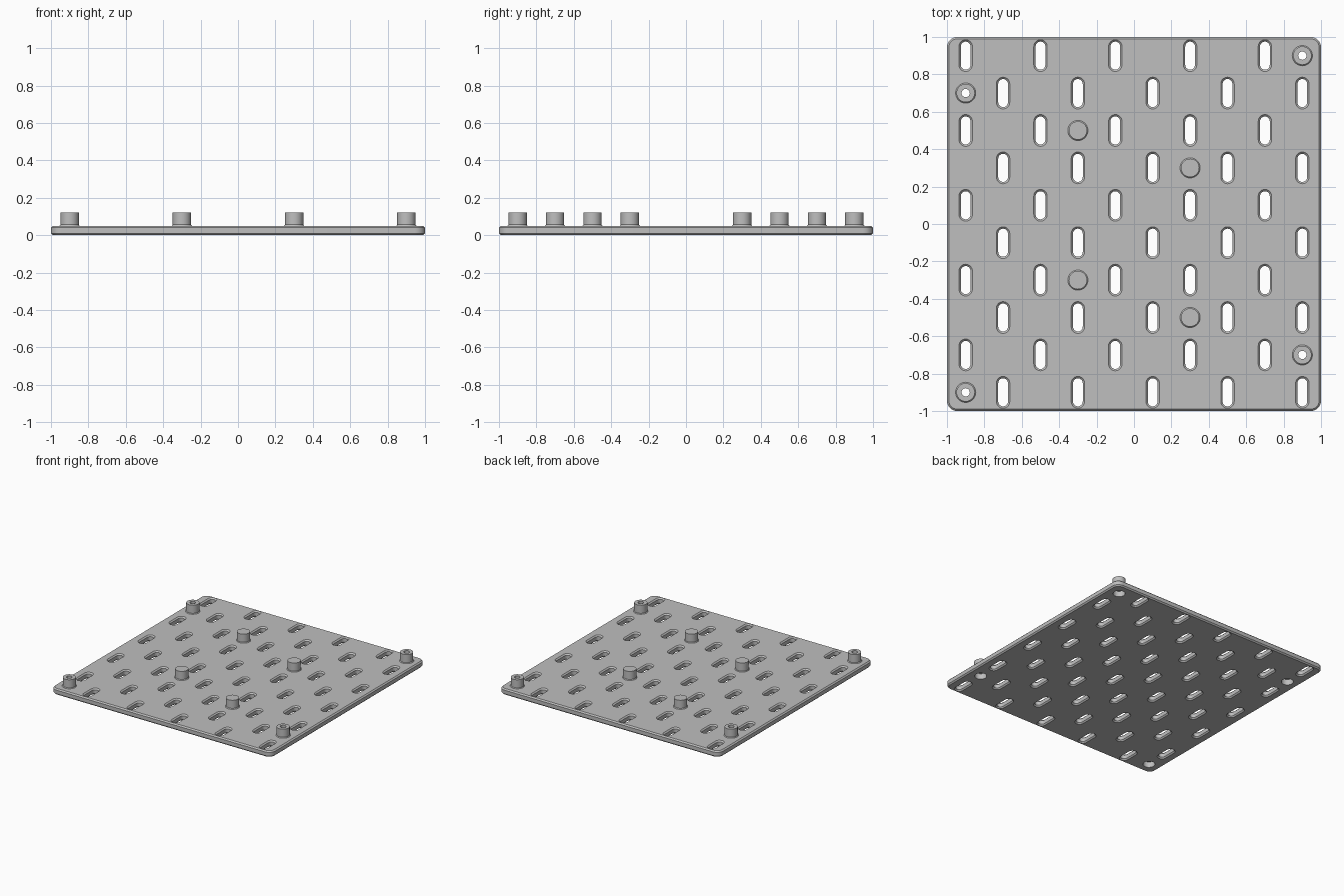
import bpy, bmesh, math

if "Cube" in bpy.data.objects:
    bpy.data.objects.remove(bpy.data.objects["Cube"])

GREY = (0.52, 0.52, 0.52, 1)
grey = bpy.data.materials.new("plain_grey")
grey.use_nodes = True
grey.diffuse_color = GREY
grey.node_tree.nodes["Principled BSDF"].inputs["Base Color"].default_value = GREY

THICK = 0.05      # plate thickness
BEVEL = 0.01      # edge chamfer
TOP = 0.122       # top of the posts


def ring(bm, cx, cy, hx, hy, r, z, n=8):
    """Loop of vertices around a rounded rectangle."""
    verts = []
    for q, (sx, sy) in enumerate([(1, 1), (-1, 1), (-1, -1), (1, -1)]):
        for i in range(n):
            a = (q + i / (n - 1)) * math.pi / 2
            verts.append(bm.verts.new((cx + sx * (hx - r) + r * math.cos(a),
                                       cy + sy * (hy - r) + r * math.sin(a), z)))
    return verts


def loft(bm, rings, closed=False):
    """Skin between loops, capped at the ends or joined into a tube."""
    pairs = list(zip(rings, rings[1:]))
    if closed:
        pairs.append((rings[-1], rings[0]))
    else:
        bm.faces.new(rings[0])
        bm.faces.new(rings[-1])
    for a, b in pairs:
        for i in range(len(a)):
            j = (i + 1) % len(a)
            bm.faces.new((a[i], a[j], b[j], b[i]))


def finish(name, bm):
    bmesh.ops.remove_doubles(bm, verts=bm.verts, dist=1e-5)
    bmesh.ops.recalc_face_normals(bm, faces=bm.faces)
    mesh = bpy.data.meshes.new(name)
    bm.to_mesh(mesh)
    bm.free()
    mesh.materials.append(grey)
    ob = bpy.data.objects.new(name, mesh)
    bpy.context.collection.objects.link(ob)
    return ob


def smooth(ob):
    bpy.ops.object.select_all(action='DESELECT')
    ob.select_set(True)
    bpy.context.view_layer.objects.active = ob
    bpy.ops.object.shade_smooth_by_angle(angle=math.radians(30))


def round_ring(bm, x, y, r, z):
    return ring(bm, x, y, r, r, r, z)


# Post positions
hollow_posts = [(0.9, 0.9), (-0.9, 0.7), (0.9, -0.7), (-0.9, -0.9)]
solid_posts = [(-0.3, 0.5), (0.3, 0.3), (-0.3, -0.3), (0.3, -0.5)]

# Chamfered plate with rounded corners
bm = bmesh.new()
loft(bm, [ring(bm, 0, 0, 1 - d, 1 - d, 0.055 - d, z) for d, z in
          [(BEVEL, 0), (0, BEVEL), (0, THICK - BEVEL), (BEVEL, THICK)]])
plate = finish("plate", bm)

# Cutter: staggered slots flared at both ends, and screw recesses
bm = bmesh.new()
for row in range(10):
    for col in range(5):
        x = -0.9 + 0.4 * col + 0.2 * (row % 2)
        y = 0.9 - 0.2 * row
        loft(bm, [ring(bm, x, y, 0.026 + d, 0.075 + d, 0.026 + d, z) for d, z in
                  [(2 * BEVEL, -BEVEL), (0, BEVEL),
                   (0, THICK - BEVEL), (2 * BEVEL, THICK + BEVEL)]])
for x, y in hollow_posts:
    loft(bm, [round_ring(bm, x, y, 0.045, z) for z in (-0.01, THICK + 0.01)])
cutter = finish("slot_cutter", bm)
cutter.hide_render = True

cut = plate.modifiers.new("slots", 'BOOLEAN')
cut.operation = 'DIFFERENCE'
cut.solver = 'EXACT'
cut.object = cutter
bpy.context.view_layer.objects.active = plate
bpy.ops.object.modifier_apply(modifier=cut.name)
bpy.data.objects.remove(cutter)
smooth(plate)

# Posts with a small flared foot; the corner ones are bored through
outer = [(0.054, THICK - 0.004), (0.054, THICK), (0.049, THICK + 0.006), (0.049, TOP)]
bore = [(0.022, TOP), (0.022, THICK - 0.004)]
for kind, places, profile in [("hollow_post", hollow_posts, outer + bore),
                              ("solid_post", solid_posts, outer)]:
    for k, (x, y) in enumerate(places):
        bm = bmesh.new()
        loft(bm, [round_ring(bm, x, y, r, z) for r, z in profile],
             closed=kind == "hollow_post")
        smooth(finish(f"{kind}_{k + 1}", bm))
